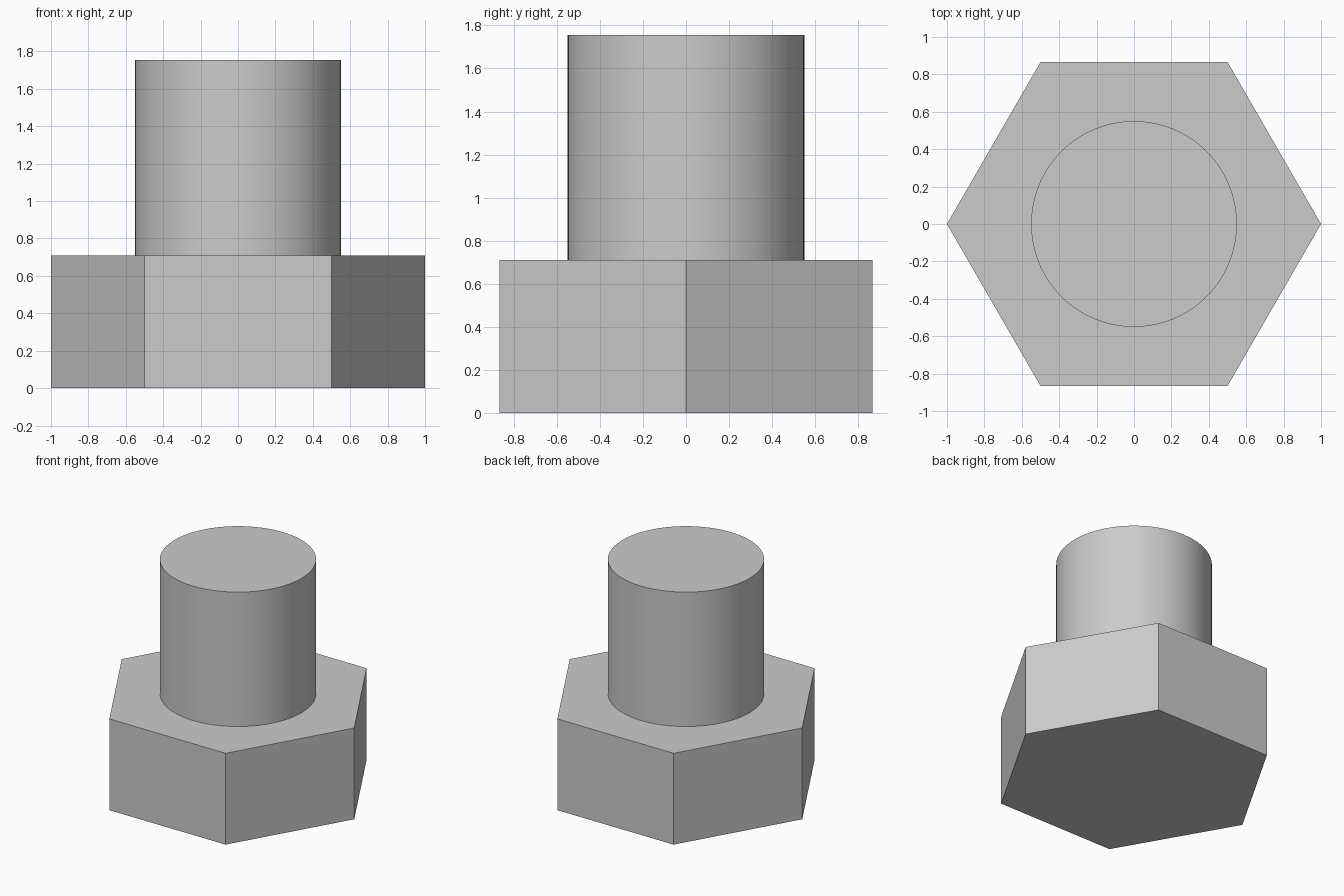
import bpy
import math

default_cube = bpy.data.objects.get("Cube")
if default_cube:
    bpy.data.objects.remove(default_cube, do_unlink=True)

HEAD_HEIGHT = 0.71
TOTAL_HEIGHT = 1.755

# Plain grey metal
steel = bpy.data.materials.new("grey_steel")
steel.use_nodes = True
grey = (0.6, 0.6, 0.6, 1.0)
steel.diffuse_color = grey
steel.node_tree.nodes["Principled BSDF"].inputs["Base Color"].default_value = grey


def prism(name, sides, radius, bottom, top):
    """Upright prism with a corner on the x axis."""
    bpy.ops.mesh.primitive_cylinder_add(
        vertices=sides, radius=radius, depth=top - bottom,
        location=(0, 0, (bottom + top) / 2), rotation=(0, 0, math.pi / 2))
    part = bpy.context.object
    part.name = part.data.name = name
    bpy.ops.object.transform_apply(location=False, rotation=True, scale=False)
    part.data.materials.append(steel)
    return part


# Hexagonal head, flat faces to front and back
prism("hex_head", 6, 1.0, 0, HEAD_HEIGHT)

# Round shank standing on the head, smooth side with a sharp rim
prism("shank", 96, 0.55, HEAD_HEIGHT, TOTAL_HEIGHT)
bpy.ops.object.shade_smooth_by_angle(angle=math.radians(30))
